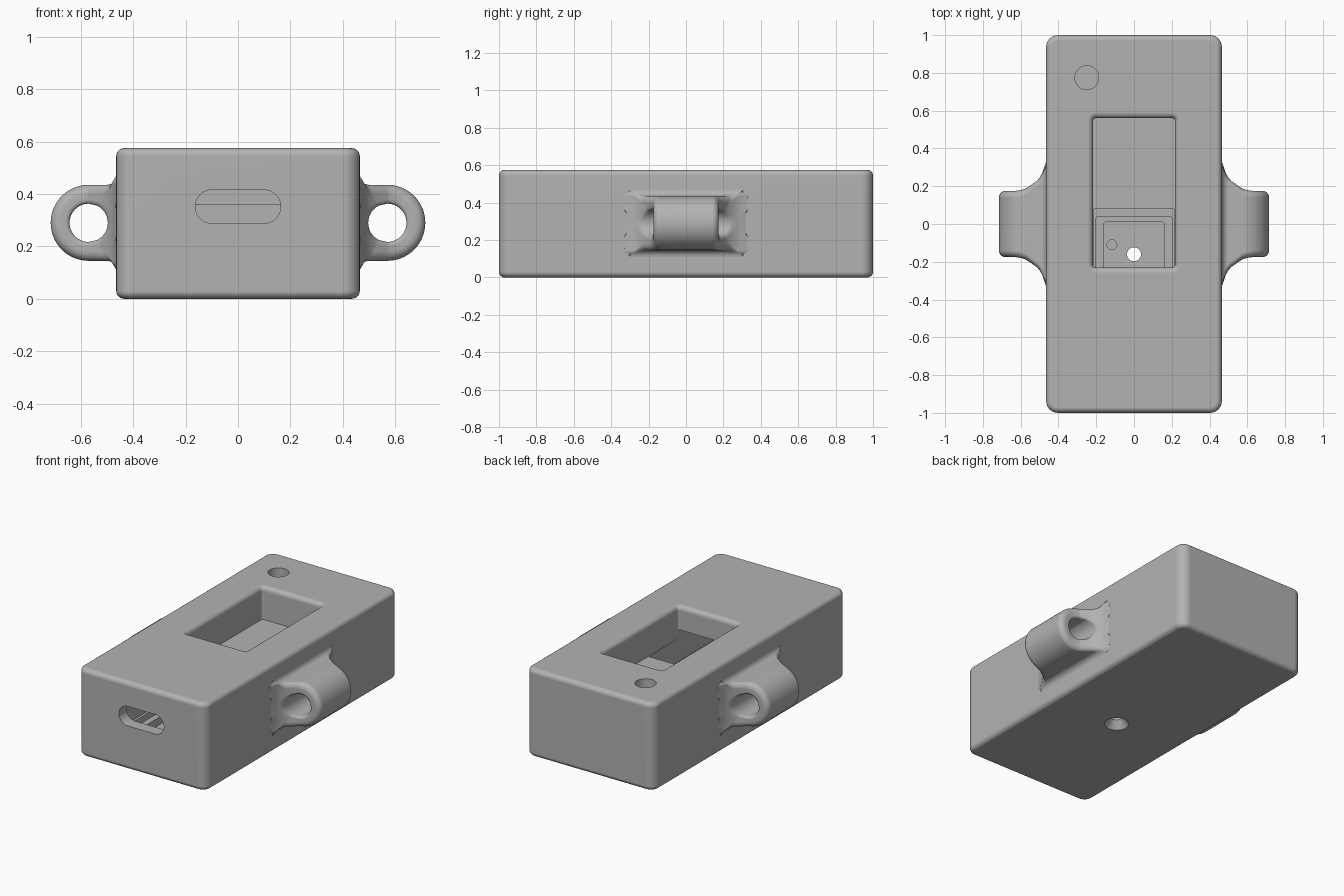
import bpy
import bmesh
from math import sin, cos, pi, sqrt, atan2, radians

default = bpy.data.objects.get("Cube")
if default:
    bpy.data.objects.remove(default, do_unlink=True)

# One plain grey plastic
GREY = (0.45, 0.45, 0.45, 1)
plastic = bpy.data.materials.new("grey_plastic")
plastic.use_nodes = True
plastic.diffuse_color = GREY
plastic.node_tree.nodes["Principled BSDF"].inputs["Base Color"].default_value = GREY


def finish(name, bm):
    bmesh.ops.recalc_face_normals(bm, faces=bm.faces)
    mesh = bpy.data.meshes.new(name)
    bm.to_mesh(mesh)
    bm.free()
    mesh.materials.append(plastic)
    obj = bpy.data.objects.new(name, mesh)
    bpy.context.collection.objects.link(obj)
    return obj


def loft(name, rings):
    """Closed solid through rings of matching points."""
    bm = bmesh.new()
    loops = [[bm.verts.new(p) for p in ring] for ring in rings]
    n = len(loops[0])
    for low, high in zip(loops, loops[1:]):
        for i in range(n):
            j = (i + 1) % n
            bm.faces.new((low[i], low[j], high[j], high[i]))
    bm.faces.new(loops[0])
    bm.faces.new(loops[-1])
    return finish(name, bm)


def rounded_rect(x0, x1, y0, y1, r, steps=6):
    corners = ((x1 - r, y1 - r), (x0 + r, y1 - r), (x0 + r, y0 + r), (x1 - r, y0 + r))
    return [(cx + r * cos((q + k / steps) * pi / 2), cy + r * sin((q + k / steps) * pi / 2))
            for q, (cx, cy) in enumerate(corners) for k in range(steps + 1)]


def block(name, x0, x1, y0, y1, z0, z1, r=0.01):
    outline = rounded_rect(x0, x1, y0, y1, r, 3)
    return loft(name, [[(x, y, z) for x, y in outline] for z in (z0, z1)])


def turned(name, x, y, profile, n=40):
    return loft(name, [[(x + r * cos(2 * pi * i / n), y + r * sin(2 * pi * i / n), z)
                        for i in range(n)] for r, z in profile])


# Case body: rounded plan, with softly rounded top and bottom edges
HALF_X, HALF_Y, TOP, EDGE = 0.465, 1.0, 0.575, 0.03
layers = [(EDGE * (1 - sin(a)), EDGE * (1 - cos(a))) for a in (pi / 2 * k / 6 for k in range(7))]
layers += [(inset, TOP - z) for inset, z in reversed(layers)]
body = loft("case_body", [
    [(x, y, z) for x, y in rounded_rect(-HALF_X + d, HALF_X - d, -HALF_Y + d, HALF_Y - d, 0.062 - d)]
    for d, z in layers])

# Window cutter, flared at the rim for a rounded lip
LIP = 0.03
window_layers = [(0, 0.36)]
window_layers += [(LIP * (1 - cos(a)), TOP - LIP + LIP * sin(a)) for a in (pi / 2 * k / 6 for k in range(7))]
window_layers += [(LIP, TOP + 0.1)]
window = loft("window_cutter", [
    [(x, y, z) for x, y in rounded_rect(-0.217 - d, 0.217 + d, -0.23 - d, 0.56 + d, 0.015 + d)]
    for d, z in window_layers])

# Rounded port cutter through the front wall
slot_outline = rounded_rect(-0.163, 0.163, 0.288, 0.416, 0.0639, 10)
port = loft("port_cutter", [[(x, y, z) for x, z in slot_outline] for y in (-1.1, -0.85)])

cutters = [
    window,
    port,
    block("board_bay_cutter", -0.215, 0.215, -0.92, 0.08, 0.21, 0.418),
    block("upper_tray_cutter", -0.2, 0.2, -0.85, 0.04, 0.17, 0.25),
    block("lower_tray_cutter", -0.16, 0.16, -0.8, 0.01, 0.12, 0.2),
    turned("button_hole_cutter", -0.25, 0.775, [(0.063, 0.36), (0.063, 0.7)]),
    turned("peg_hole_cutter", -0.117, -0.11, [(0.026, 0.07), (0.026, 0.16)]),
    turned("screw_hole_cutter", 0, -0.16, [(0.075, -0.02), (0.073, 0), (0.037, 0.05), (0.037, 0.16)]),
]
bpy.context.view_layer.objects.active = body
for cutter in cutters:
    cutter.hide_render = True
    cut = body.modifiers.new(cutter.name, "BOOLEAN")
    cut.operation = "DIFFERENCE"
    cut.solver = "EXACT"
    cut.object = cutter
    bpy.ops.object.modifier_apply(modifier=cut.name)
    bpy.data.objects.remove(cutter, do_unlink=True)

# Strap eyelets: a rounded section swept around the hole, flaring into the case
CX, CZ, R_OUT, R_HOLE, HALF_W, FLARE = 0.57, 0.29, 0.145, 0.073, 0.175, 0.175


def half_width(x):
    """Half depth of the eyelet, growing in a concave curve towards the case."""
    t = min(max(HALF_X + FLARE - x, 0), FLARE * 0.995)
    return HALF_W + FLARE - sqrt(FLARE ** 2 - t ** 2)


def eyelet_outline():
    root, f = HALF_X - 0.02, 0.035
    upper = [(CX + R_OUT * cos(a), R_OUT * sin(a)) for a in (pi / 2 * k / 20 for k in range(21))]
    upper += [(HALF_X + f - f * sin(a), R_OUT + f - f * cos(a)) for a in (pi / 2 * k / 6 for k in range(7))]
    upper += [(root, R_OUT + f)]
    upper += [(root, (R_OUT + f) * (1 - k / 8)) for k in range(1, 9)]
    lower = [(x, -z) for x, z in reversed(upper[1:-1])]
    return upper + lower


def eyelet(name, side):
    bm = bmesh.new()
    soft, rim = 0.035, 0.015
    loops = []
    for x, z in eyelet_outline():
        a = atan2(z, x - CX)
        reach = sqrt((x - CX) ** 2 + z ** 2)
        # (radius, drop from the full depth) from the hole out to the rim
        half = [(R_HOLE + rim * (1 - cos(t)), rim * (1 - sin(t))) for t in (pi / 2 * k / 4 for k in range(5))]
        r0, r1 = R_HOLE + rim, reach - soft
        half += [(r0 + (r1 - r0) * k / 8, 0) for k in range(1, 8)]
        half += [(r1 + soft * sin(t), soft * (1 - cos(t))) for t in (pi / 2 * k / 6 for k in range(7))]
        section = []
        for sign, points in ((1, half), (-1, reversed(half))):
            for r, drop in points:
                px = CX + r * cos(a)
                y = sign * (half_width(px) - drop)
                section.append(bm.verts.new((side * px, y, CZ + r * sin(a))))
        loops.append(section)
    n, m = len(loops), len(loops[0])
    for i in range(n):
        for j in range(m):
            k = (j + 1) % m
            bm.faces.new((loops[i][j], loops[i][k], loops[(i + 1) % n][k], loops[(i + 1) % n][j]))
    return finish(name, bm)


parts = [body, eyelet("left_eyelet", 1), eyelet("right_eyelet", -1)]

# Smooth rounded edges, crisp flats
for part in parts:
    bpy.ops.object.select_all(action="DESELECT")
    part.select_set(True)
    bpy.context.view_layer.objects.active = part
    bpy.ops.object.shade_smooth_by_angle(angle=radians(35))
    weighted = part.modifiers.new("even_flats", "WEIGHTED_NORMAL")
    weighted.keep_sharp = True
